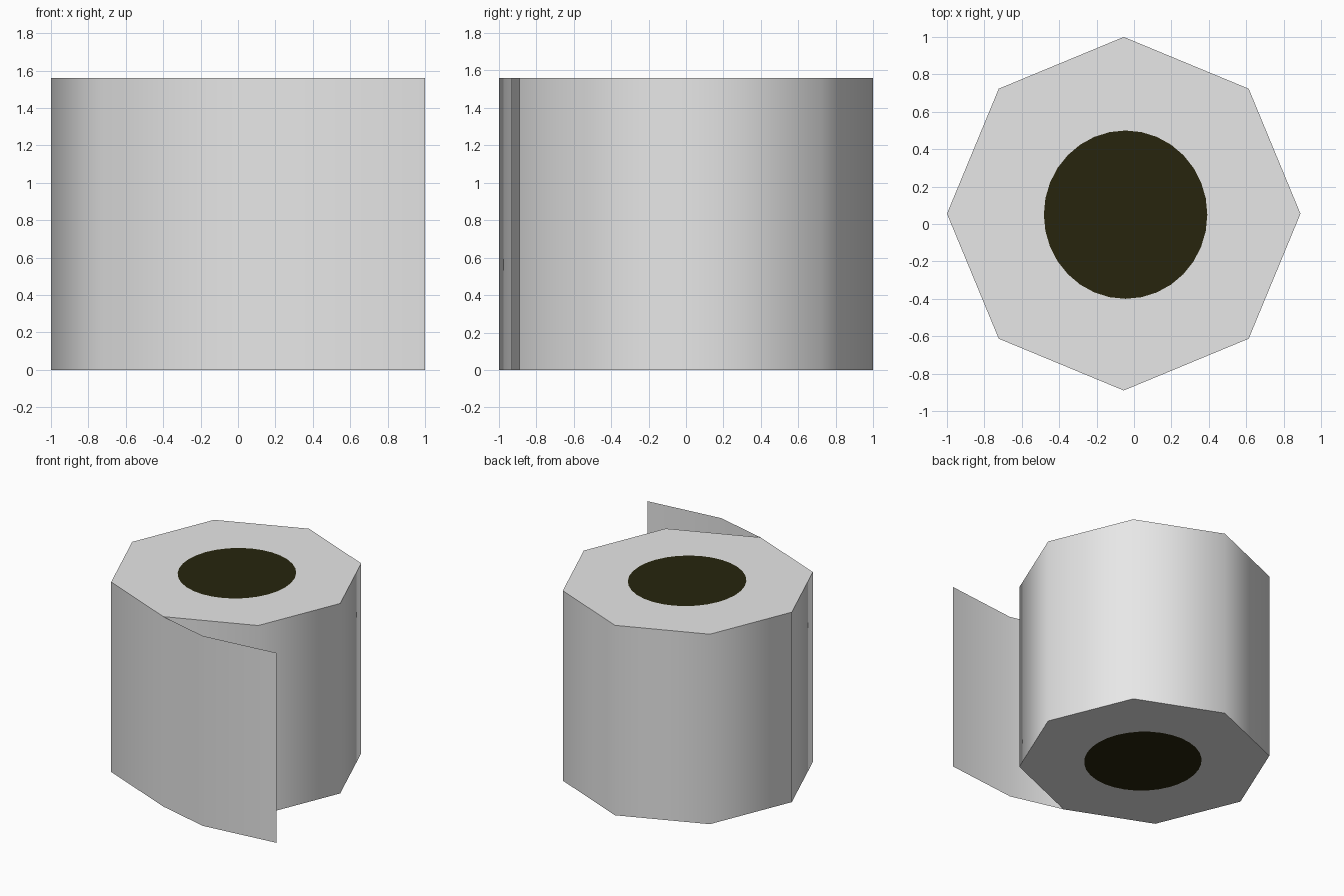
import bpy, bmesh, math
from mathutils import Vector

if "Cube" in bpy.data.objects:
    bpy.data.objects.remove(bpy.data.objects["Cube"])

H = 1.56                      # roll height
C = Vector((-0.055, 0.055))   # roll centre
R = 0.945                     # octagon radius
HOLE_C = Vector((-0.045, 0.05))


def material(name, rgb):
    m = bpy.data.materials.new(name)
    m.diffuse_color = (*rgb, 1)
    m.use_nodes = True
    m.node_tree.nodes["Principled BSDF"].inputs["Base Color"].default_value = m.diffuse_color
    return m


paper = material("white paper", (0.80, 0.80, 0.80))
dark = material("dark hole", (0.02, 0.018, 0.004))


def finish(name, bm, mats):
    me = bpy.data.meshes.new(name)
    bm.to_mesh(me)
    bm.free()
    for m in mats:
        me.materials.append(m)
    ob = bpy.data.objects.new(name, me)
    bpy.context.collection.objects.link(ob)
    return ob


def corner(i):
    a = math.radians(-90 + 45 * i)
    return C + R * Vector((math.cos(a), math.sin(a)))


# Wound paper: eight-sided wall running on into the loose sheet at the front
path = [corner(i) for i in range(-8, 1)][::-1]
path = path[::-1]             # counter-clockwise, from the seam back to the seam
wall = path + []
sheet = [Vector((0.38, -1.0)), Vector((1.0, -0.93))]
bm = bmesh.new()
cols = [[bm.verts.new((p.x, p.y, z)) for z in (0, H)] for p in wall + sheet]
for (a0, a1), (b0, b1) in zip(cols, cols[1:]):
    bm.faces.new((a0, b0, b1, a1)).smooth = True
finish("wound_paper_and_loose_sheet", bm, [paper])

# Roll ends: octagon with a round dark hole painted in the middle
N = 32
for name, z in (("bottom_end", 0), ("top_end", H)):
    bm = bmesh.new()
    outer, inner = [], []
    for k in range(N):
        p = corner(k // 4).lerp(corner(k // 4 + 1), (k % 4) / 4)
        a = math.radians(-90) + math.tau * k / N
        q = HOLE_C + Vector((0.437 * math.cos(a), 0.45 * math.sin(a)))
        outer.append(bm.verts.new((p.x, p.y, z)))
        inner.append(bm.verts.new((q.x, q.y, z)))
    for k in range(N):
        j = (k + 1) % N
        bm.faces.new((outer[k], outer[j], inner[j], inner[k]))
    bm.faces.new(inner).material_index = 1
    if z == 0:
        bmesh.ops.reverse_faces(bm, faces=bm.faces[:])
    finish(name, bm, [paper, dark])
